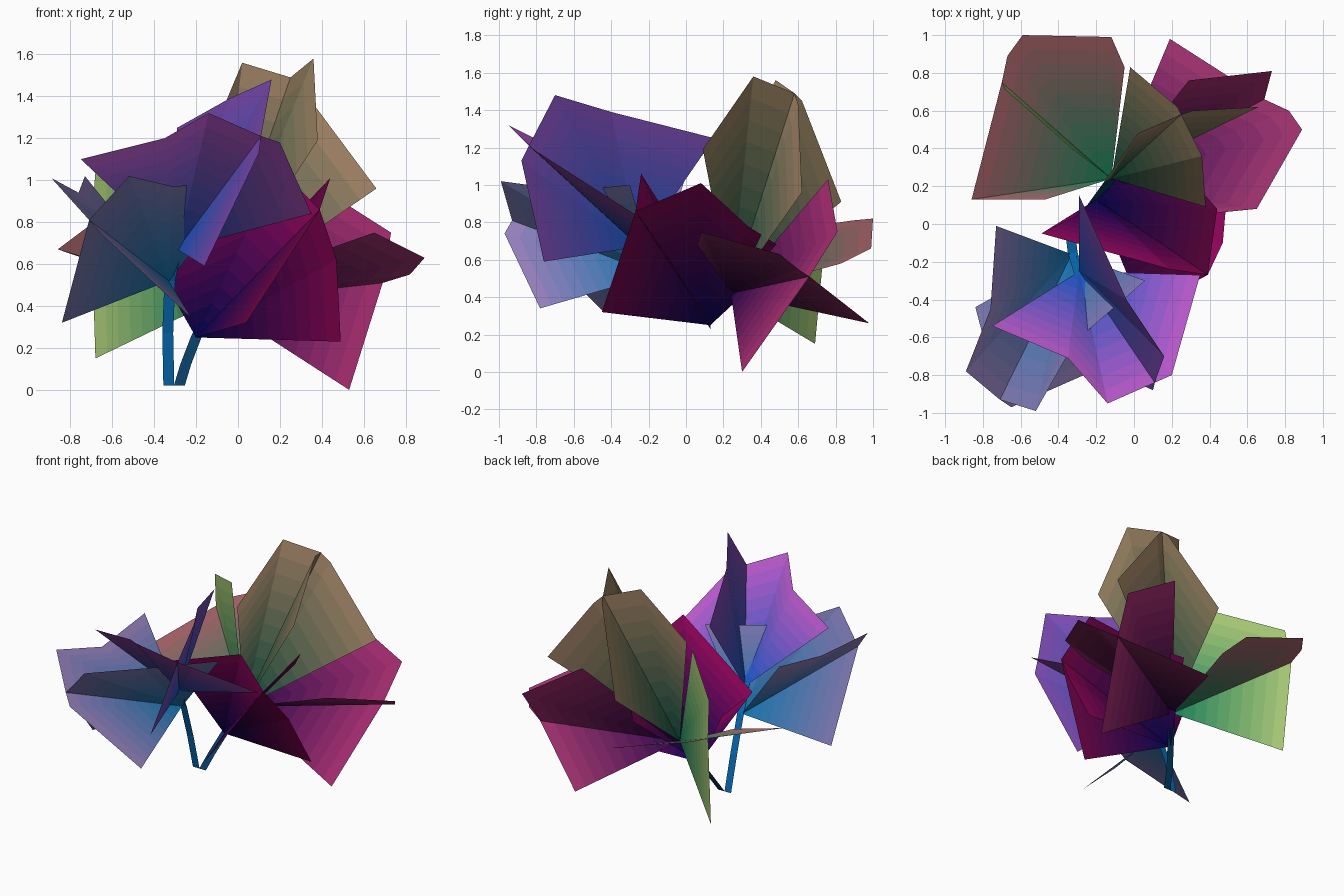
import bpy, bmesh
from mathutils import Vector

if "Cube" in bpy.data.objects:
    bpy.data.objects.remove(bpy.data.objects["Cube"])


def material(name, col):
    m = bpy.data.materials.new(name)
    m.diffuse_color = [c ** 2.2 for c in col] + [1]
    m.use_nodes = True
    m.node_tree.nodes["Principled BSDF"].inputs["Base Color"].default_value = m.diffuse_color
    return m


def finish(name, bm, mats):
    me = bpy.data.meshes.new(name)
    bm.to_mesh(me)
    bm.free()
    for m in mats:
        me.materials.append(m)
    ob = bpy.data.objects.new(name, me)
    bpy.context.collection.objects.link(ob)


def blade(name, base, rim, inner, outer, bands=10):
    """Flat-faced blade fanning from its base to a rim, shaded in bands."""
    bm = bmesh.new()
    base = Vector(base)
    rings = [[bm.verts.new(base.lerp(Vector(p), (k + 1) / bands)) for p in rim]
             for k in range(bands)]
    root = bm.verts.new(base)
    for i in range(len(rim) - 1):
        bm.faces.new((root, rings[0][i], rings[0][i + 1]))
        for k in range(bands - 1):
            a, b = rings[k], rings[k + 1]
            f = bm.faces.new((a[i], b[i], b[i + 1], a[i + 1]))
            f.material_index = k + 1
    mats = [material(f"{name}_tone_{k}",
                     [u + (v - u) * k / (bands - 1) for u, v in zip(inner, outer)])
            for k in range(bands)]
    finish(name, bm, mats)


def leaf(name, base, tip, left, right, up, down, inner, outer_wide, outer_cross):
    """Two crossed blades sharing the midrib from base to tip."""
    blade(name + "_wide", base, left + [tip] + right, inner, outer_wide)
    blade(name + "_cross", base, down + [tip] + up, inner, outer_cross)


def stem(name, path, half, col):
    bm = bmesh.new()
    rows = [[bm.verts.new((x + s * half, y, z)) for s in (-1, 1)] for x, y, z in path]
    for a, b in zip(rows, rows[1:]):
        bm.faces.new((a[0], a[1], b[1], b[0]))
    finish(name, bm, [material(name + "_tone", col)])


BACK = (-0.12, 0.24, 0.42)     # crown of the back plant

# stems
stem("front_stem", [(-.33, 0, .02), (-.335, -.06, .27), (-.325, -.15, .52), (-.29, -.27, .7)],
     .026, (.06, .42, .7))
stem("back_stem", [(-.28, 0, .02), (-.25, .06, .12), (-.2, .13, .25), BACK],
     .026, (.06, .25, .4))

# front plant
leaf("front_upper_leaf", (-.29, -.25, .67), (.11, -.84, 1.21),
     left=[(-.75, -.54, 1.10), (-.35, -.71, 1.20), (-.14, -.95, 1.32)],
     right=[(.20, -.80, 1.18), (.35, -.27, .84)],
     up=[(.16, -.70, 1.48), (-.04, -.40, 1.39), (-.29, .15, 1.25)],
     down=[(-.16, -.76, .59), (.10, -.88, 1.13)],
     inner=(.12, .34, .78), outer_wide=(.7, .34, .78), outer_cross=(.48, .3, .7))
leaf("front_left_leaf", (-.33, -.16, .52), (-.71, -.93, .81),
     left=[(-.84, -.44, .32)],
     right=[(-.52, -.99, 1.02), (-.31, -.62, .97), (.06, -.30, 1.0)],
     up=[(-.89, -.78, 1.01), (-.76, -.45, .94), (-.73, -.01, 1.02)],
     down=[(-.22, -.78, .34), (-.65, -.97, .74)],
     inner=(.1, .46, .7), outer_wide=(.47, .46, .68), outer_cross=(.58, .5, .74))

# back plant
leaf("right_front_leaf", (-.20, .13, .25), (.39, -.27, .86),
     left=[(-.31, .04, .57), (-.49, -.05, .76), (.19, -.24, 1.06)],
     right=[(.47, -.10, .62), (.49, .13, .23)],
     up=[(.44, .08, 1.01), (.22, .33, .78), (.04, .55, .64)],
     down=[(.04, -.45, .32)],
     inner=(.06, .02, .34), outer_wide=(.6, .05, .38), outer_cross=(.42, .04, .28))
leaf("right_back_leaf", BACK, (.69, .66, .51),
     left=[(.19, .98, .26)],
     right=[(.82, .60, .55), (.89, .50, .63), (.65, .08, .75), (.45, .06, .68)],
     up=[(.73, .81, .75), (.29, .76, 1.03)],
     down=[(.53, .30, 0)],
     inner=(.2, .05, .3), outer_wide=(.6, .2, .42), outer_cross=(.66, .19, .45))
leaf("tall_leaf", BACK, (.25, .58, 1.49),
     left=[(-.16, .22, 1.13), (.02, .48, 1.56)],
     right=[(.31, .60, 1.43), (.66, .62, .96)],
     up=[(.23, .62, 1.45), (-.02, .83, .91)],
     down=[(.38, .09, 1.19), (.36, .36, 1.58)],
     inner=(.1, .33, .26), outer_wide=(.66, .54, .42), outer_cross=(.56, .48, .36))
leaf("left_back_leaf", BACK, (-.70, .75, .79),
     left=[(-.47, .13, .56), (-.86, .13, .67)],
     right=[(-.67, .89, .81), (-.59, 1.0, .82), (-.12, .99, .66), (-.05, .83, .58)],
     up=[(-.68, .71, 1.04), (-.33, .40, 1.19)],
     down=[(-.68, .69, .15)],
     inner=(.12, .5, .34), outer_wide=(.63, .38, .4), outer_cross=(.64, .77, .45))
